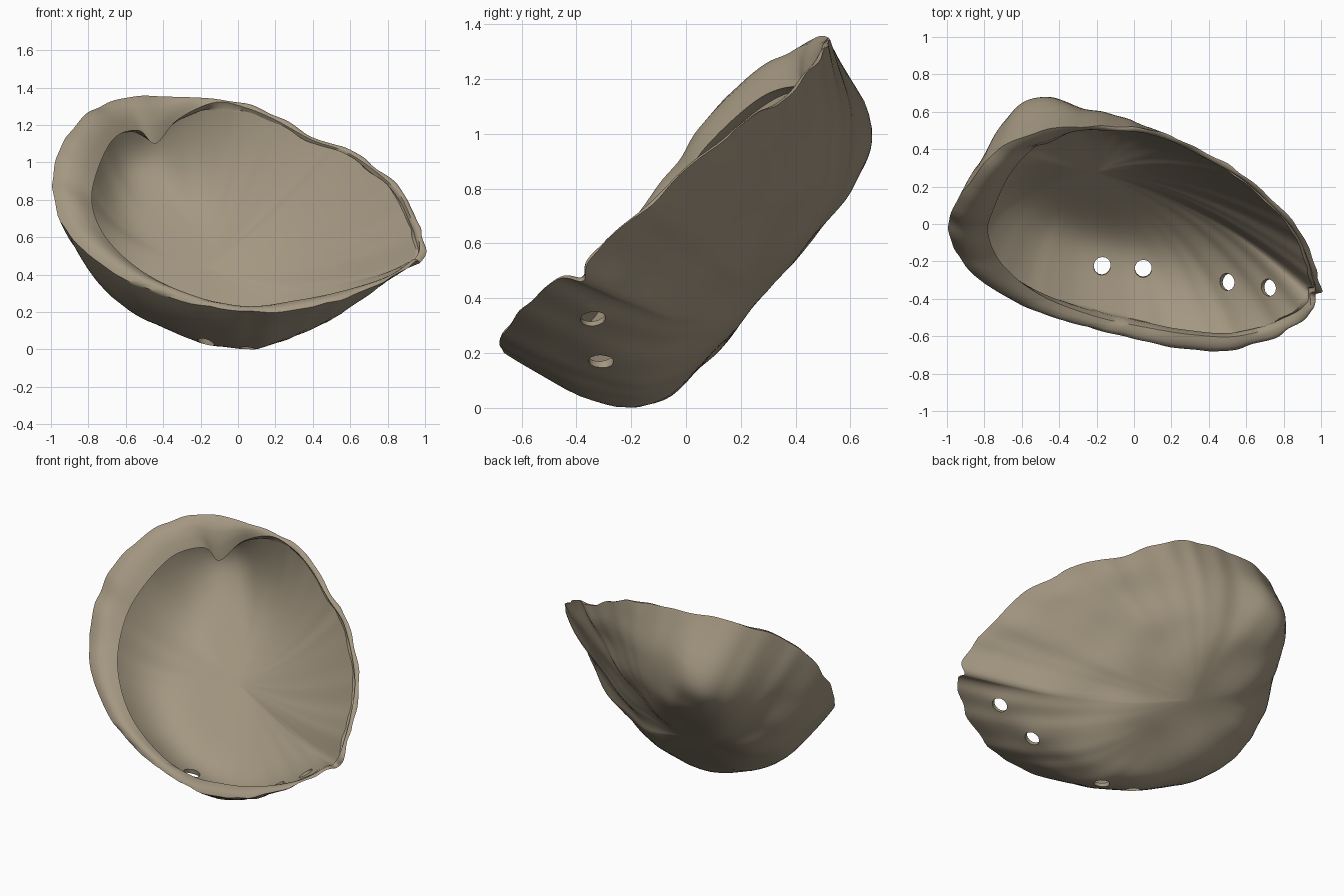
import bpy, bmesh, math
from mathutils import Vector, noise

cube = bpy.data.objects.get("Cube")
if cube:
    bpy.data.objects.remove(cube)

# Tilted frame of the opening: ACROSS runs up its slope, OUT points out of the bowl
ACROSS = Vector((0, 0.73, 0.683))
OUT = Vector((0, -0.683, 0.73))
HUB = (-0.2, 0.5)          # deepest spot of the bowl (x, distance up the slope)
STEPS = 8                  # subdivisions between rim points
THICK = 0.03

# Rim: x, y, z, wall steepness, then the inner edge of the rolled shelf (if any)
RIM = [
    ((-.12, .52, 1.33), 4, None),
    ((-.30, .52, 1.34), 5, (-.32, .50, 1.22)),
    ((-.48, .50, 1.34), 7, (-.44, .44, 1.09)),
    ((-.70, .42, 1.31), 7, (-.53, .41, 1.16)),
    ((-.85, .26, 1.21), 6, (-.66, .27, 1.12)),
    ((-.96, .10, 1.05), 4, (-.75, .08, .95)),
    ((-.99, -.03, .85), 4, (-.78, -.05, .77)),
    ((-.92, -.20, .63), 5, (-.70, -.22, .58)),
    ((-.70, -.38, .42), 6, (-.50, -.38, .40)),
    ((-.40, -.51, .28), 7, (-.22, -.49, .27)),
    ((0, -.61, .19), 7, (.05, -.55, .22)),
    ((.30, -.67, .20), 5.5, (.30, -.59, .25)),
    ((.58, -.66, .26), 4, (.55, -.60, .30)),
    ((.83, -.57, .38), 3, (.80, -.53, .38)),
    ((.96, -.46, .46), 2.5, None),
    ((.97, -.38, .46), 2.2, None),
    ((1.0, -.35, .54), 2, None),
    ((.95, -.17, .70), 1.8, None),
    ((.86, 0, .86), 1.7, None),
    ((.63, .23, 1.04), 1.7, None),
    ((.42, .36, 1.12), 1.9, None),
    ((.22, .46, 1.23), 2.4, None),
    ((.05, .51, 1.30), 3, None),
]
# Breathing holes: centre and drilling direction
HOLES = [((-.17, -.22, .03), (0, -.2, 1)), ((.05, -.24, .03), (0, -.2, 1)),
         ((.52, -.31, .15), (-.55, 0, .8)), ((.75, -.34, .30), (-.7, 0, .7))]


def smooth_loop(points):
    """Closed Catmull-Rom curve through the points."""
    result, n = [], len(points)
    for i in range(n):
        a, b, c, d = (points[(i + k) % n] for k in (-1, 0, 1, 2))
        for j in range(STEPS):
            t = j / STEPS
            result.append(0.5 * (2 * b + (c - a) * t + (2 * a - 5 * b + 4 * c - d) * t ** 2
                                 + (3 * b - a - 3 * c + d) * t ** 3))
    return result


def bump(p, centre, radius):
    return math.exp(-((p - Vector(centre)).length / radius) ** 2)


hub_point = Vector((HUB[0], 0, 0)) + ACROSS * HUB[1] + OUT * 0.64
crest_pts = [Vector(r[0]) for r in RIM]
inner_pts = [Vector(r[2]) if r[2] else c + (hub_point - c).normalized() * THICK
             for r, c in zip(RIM, crest_pts)]
crest = smooth_loop(crest_pts)
inner = smooth_loop(inner_pts)
steep = [v.x for v in smooth_loop([Vector((r[1], 0, 0)) for r in RIM])]
crest = [c + OUT * 0.018 * noise.noise(c * 7) + (c - hub_point) * 0.012 * noise.noise(c * 9)
         for c in crest]


def wall(i, s, inside=False):
    """Point on the bowl wall: s is 0 at the hub and 1 at the rim."""
    c = crest[i]
    x = HUB[0] + (c.x - HUB[0]) * s
    v = HUB[1] + (c.dot(ACROSS) - HUB[1]) * s
    floor = 0.1 + 0.1 * (v - 0.5)
    w = floor + (c.dot(OUT) - floor) * s ** steep[i]
    p = Vector((x, 0, 0)) + ACROSS * v + OUT * w
    fade = min(1, (1 - s) * 12)
    # Low spire at the upper back
    p += Vector((0.02, 0.6, -0.45)) * 0.11 * fade * bump(p, (-.55, .6, 1.08), 0.2)
    if inside:
        return p + OUT * THICK
    # Collars round the holes, and uneven growth folds
    for centre, _ in HOLES:
        p -= OUT * 0.022 * bump(p, centre, 0.075)
    q = Vector((p.x * 3, p.y * 5, p.z * 5))
    return p + OUT * 0.022 * noise.noise(q) * fade * min(1, s * 3)


# Shell: outer wall, rolled lip, shelf, then inner wall back to the hub
count = len(crest)
OUTER = [1 - (1 - k / 28) ** 1.6 for k in range(29)]
rings = [[wall(i, s) for i in range(count)] for s in OUTER]
for t, lift in ((0.2, 0.12), (0.45, 0.17), (0.75, 0.11), (1, 0)):
    rings.append([c.lerp(e, t) + OUT * lift * (e - c).length for c, e in zip(crest, inner)])
rings.append([e.lerp(wall(i, 0.95, True), 0.3) - OUT * 0.02 for i, e in enumerate(inner)])
rings += [[wall(i, s * 0.955, True) for i in range(count)] for s in reversed(OUTER)]

bm = bmesh.new()
grid = [[bm.verts.new(p) for p in ring] for ring in rings]
for low, high in zip(grid, grid[1:]):
    for i in range(count):
        j = (i + 1) % count
        bm.faces.new((low[i], low[j], high[j], high[i]))
bmesh.ops.remove_doubles(bm, verts=bm.verts, dist=0.0004)
bmesh.ops.recalc_face_normals(bm, faces=bm.faces)
mesh = bpy.data.meshes.new("shell")
bm.to_mesh(mesh)
bm.free()
shell = bpy.data.objects.new("shell", mesh)
bpy.context.collection.objects.link(shell)

# Drill the row of holes
for centre, direction in HOLES:
    bpy.ops.mesh.primitive_cylinder_add(vertices=14, radius=0.046, depth=0.36, location=centre)
    drill = bpy.context.object
    drill.name = "hole_cutter"
    drill.hide_render = True
    drill.rotation_euler = Vector(direction).to_track_quat('Z', 'Y').to_euler()
    cut = shell.modifiers.new("hole", 'BOOLEAN')
    cut.operation = 'DIFFERENCE'
    cut.solver = 'EXACT'
    cut.object = drill
    bpy.context.view_layer.objects.active = shell
    bpy.ops.object.modifier_apply(modifier=cut.name)
    bpy.data.objects.remove(drill)

# Stand it on the ground
lowest = min(v.co.z for v in shell.data.vertices)
for v in shell.data.vertices:
    v.co.z -= lowest

# Colour and shading
mat = bpy.data.materials.new("warm_taupe")
mat.use_nodes = True
colour = (0.37, 0.31, 0.22, 1)
mat.diffuse_color = colour
mat.node_tree.nodes["Principled BSDF"].inputs["Base Color"].default_value = colour
shell.data.materials.clear()
shell.data.materials.append(mat)
for face in shell.data.polygons:
    face.material_index = 0
bpy.ops.object.select_all(action='DESELECT')
shell.select_set(True)
bpy.context.view_layer.objects.active = shell
bpy.ops.object.shade_smooth_by_angle(angle=math.radians(50))
